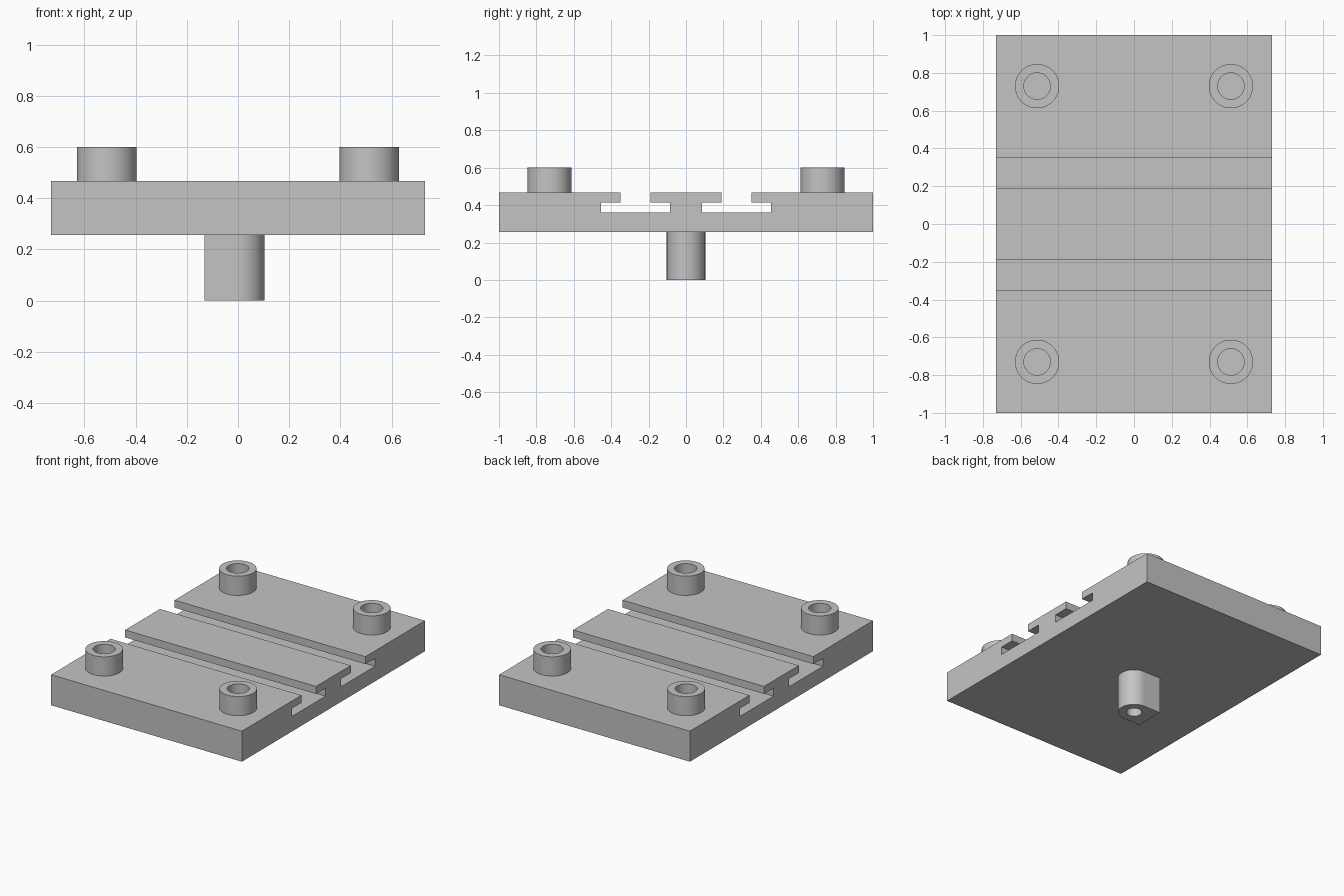
import bpy
import bmesh
from math import cos, sin, pi, radians
from mathutils import Vector

if "Cube" in bpy.data.objects:
    bpy.data.objects.remove(bpy.data.objects["Cube"], do_unlink=True)

PLATE_BOTTOM, PLATE_TOP = 0.256, 0.467
HALF_WIDTH = 0.73

# Single grey material
grey = bpy.data.materials.new("plain grey")
grey.use_nodes = True
colour = (0.55, 0.55, 0.55, 1)
grey.diffuse_color = colour
grey.node_tree.nodes["Principled BSDF"].inputs["Base Color"].default_value = colour


def prism(name, outline, direction):
    """Extrude a closed outline of 3D points along a direction."""
    bm = bmesh.new()
    face = bm.faces.new([bm.verts.new(p) for p in outline])
    result = bmesh.ops.extrude_face_region(bm, geom=[face], use_keep_orig=True)
    moved = [v for v in result["geom"] if isinstance(v, bmesh.types.BMVert)]
    bmesh.ops.translate(bm, verts=moved, vec=Vector(direction))
    bmesh.ops.recalc_face_normals(bm, faces=bm.faces)
    mesh = bpy.data.meshes.new(name)
    bm.to_mesh(mesh)
    bm.free()
    mesh.materials.append(grey)
    obj = bpy.data.objects.new(name, mesh)
    bpy.context.collection.objects.link(obj)
    return obj


def arc(radius, start, end, steps, z):
    """Points along an arc, both ends included."""
    angles = [start + (end - start) * i / steps for i in range(steps + 1)]
    return [(radius * cos(a), radius * sin(a), z) for a in angles]


def bore(obj, radius):
    """Drill a round hole down the object's own z axis."""
    cutter = prism("bore_cutter", arc(radius, 0, 2 * pi, 48, -1)[:-1], (0, 0, 3))
    cutter.hide_render = True
    cutter.location = obj.location
    mod = obj.modifiers.new("bore", 'BOOLEAN')
    mod.operation = 'DIFFERENCE'
    mod.solver = 'EXACT'
    mod.object = cutter
    bpy.ops.object.select_all(action='DESELECT')
    bpy.context.view_layer.objects.active = obj
    obj.select_set(True)
    bpy.ops.object.modifier_apply(modifier=mod.name)
    bpy.data.objects.remove(cutter, do_unlink=True)
    bpy.ops.object.shade_smooth_by_angle(angle=radians(30))


# Plate with two T-slots: half of the section, mirrored across y
SLOT_FLOOR, SLOT_ROOF = 0.36, 0.415
half = [(0.19, PLATE_TOP), (0.19, SLOT_ROOF), (0.085, SLOT_ROOF),
        (0.085, SLOT_FLOOR), (0.455, SLOT_FLOOR), (0.455, SLOT_ROOF),
        (0.35, SLOT_ROOF), (0.35, PLATE_TOP), (1, PLATE_TOP), (1, PLATE_BOTTOM)]
section = half + [(-y, z) for y, z in reversed(half)]
prism("slotted_plate", [(-HALF_WIDTH, y, z) for y, z in section],
      (2 * HALF_WIDTH, 0, 0))

# Four hollow bosses on the corners
for side, x in (("right", -0.513), ("left", 0.513)):
    for end, y in (("front", -0.73), ("back", 0.73)):
        boss = prism(f"{end}_{side}_boss", arc(0.117, 0, 2 * pi, 64, 0)[:-1],
                     (0, 0, 0.6 - PLATE_TOP))
        boss.location = (x, y, PLATE_TOP)
        bore(boss, 0.07)

# D-shaped peg underneath: half round on one side, square on the other
PEG = 0.103
peg_outline = arc(PEG, -pi / 2, pi / 2, 32, 0) + [(-0.13, PEG, 0), (-0.13, -PEG, 0)]
peg = prism("bottom_peg", peg_outline, (0, 0, PLATE_BOTTOM))
bore(peg, 0.05)
